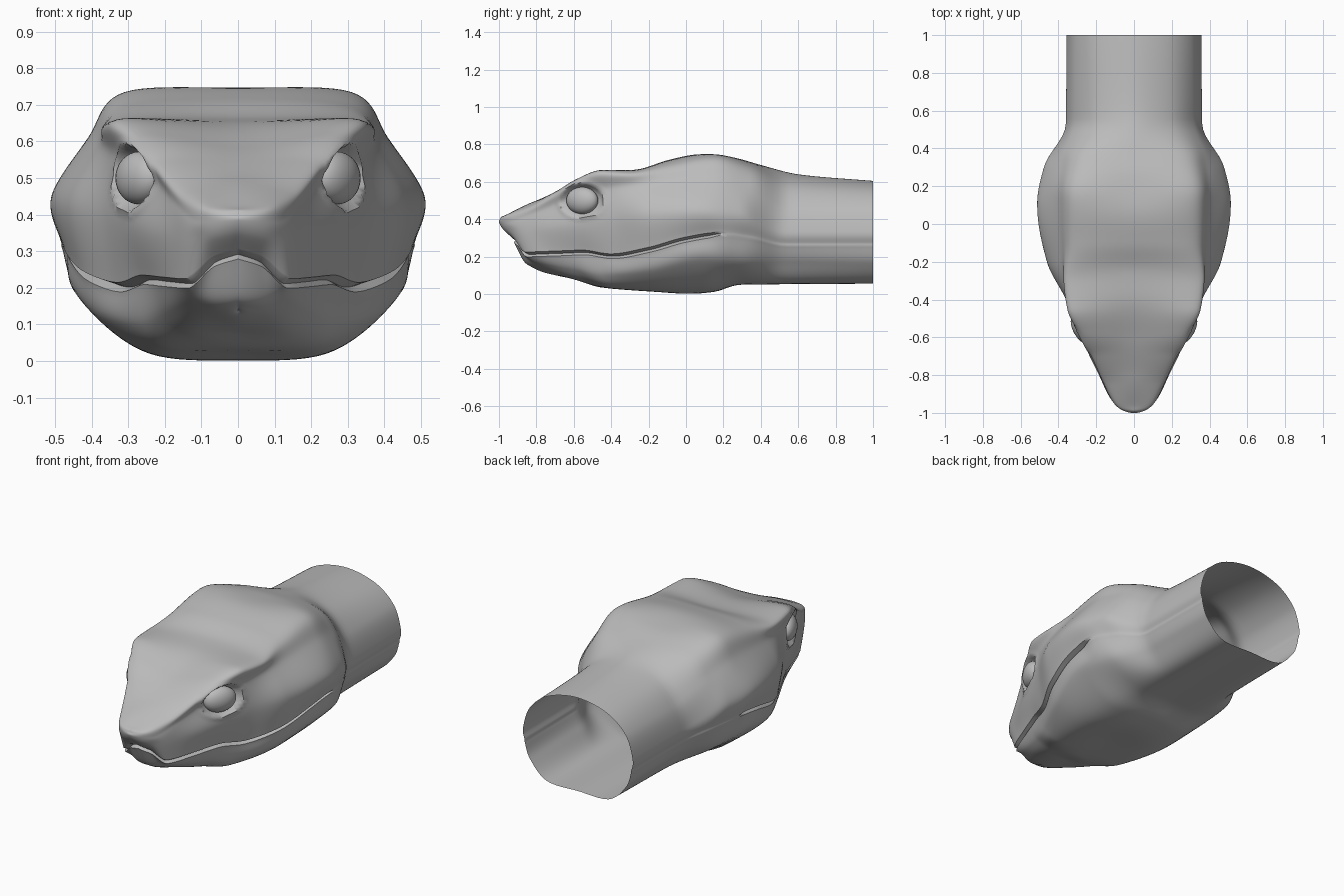
import bpy, bmesh, math
from mathutils import Vector

if "Cube" in bpy.data.objects:
    bpy.data.objects.remove(bpy.data.objects["Cube"])

skin = bpy.data.materials.new("grey_skin")
skin.diffuse_color = (0.5, 0.5, 0.5, 1)
skin.use_nodes = True
skin.node_tree.nodes["Principled BSDF"].inputs["Base Color"].default_value = skin.diffuse_color

# Guide rails (y, x, z) from snout to neck, for one half of the head
crown = [(-.99, 0, .41), (-.97, 0, .42), (-.8, 0, .50), (-.6, 0, .585), (-.4, 0, .65), (-.25, 0, .665),
         (-.1, 0, .715), (.08, 0, .747), (.25, 0, .73), (.4, 0, .69), (.6, 0, .64), (1, 0, .605)]
ridge = [(-.995, 0, .40), (-.97, .075, .415), (-.85, .14, .46), (-.7, .21, .54), (-.58, .27, .615),
         (-.45, .33, .66), (-.3, .34, .655), (-.1, .31, .695), (.15, .31, .735), (.35, .27, .68),
         (.55, .2, .59), (1, .19, .565)]
temple = [(-1, 0, .385), (-.95, .105, .38), (-.8, .178, .43), (-.7, .215, .47), (-.55, .285, .53),
          (-.4, .345, .56), (-.2, .385, .58), (.15, .41, .61), (.35, .38, .57), (.55, .315, .47),
          (1, .31, .467)]
cheek = [(-.98, 0, .35), (-.9, .135, .33), (-.8, .185, .34), (-.6, .28, .37), (-.4, .36, .40),
         (-.2, .46, .43), (.1, .51, .45), (.3, .475, .43), (.53, .36, .335), (1, .355, .335)]
lip = [(-.93, 0, .305), (-.91, .065, .285), (-.86, .14, .225), (-.7, .21, .23), (-.55, .265, .235),
       (-.4, .33, .215), (-.2, .43, .25), (0, .475, .305), (.18, .485, .33), (.35, .435, .31),
       (.53, .35, .27), (1, .345, .27)]
jaw = [(-.87, 0, .18), (-.8, .12, .165), (-.6, .2, .13), (-.45, .27, .10), (-.2, .38, .12),
       (.1, .44, .18), (.3, .41, .17), (.53, .31, .17), (1, .31, .165)]
keel = [(-.83, 0, .15), (-.75, .08, .125), (-.55, .14, .07), (-.4, .2, .035), (-.1, .24, .02),
        (.1, .25, .03), (.3, .22, .06), (1, .2, .065)]
belly = [(-.8, 0, .14), (-.6, 0, .08), (-.45, 0, .035), (-.2, 0, .02), (.03, 0, .002), (.15, 0, .012),
         (.3, 0, .055), (1, 0, .06)]


def rail_point(rail, w):
    """Smooth, overshoot-free point on a rail; w runs 0..1, packed tightly at the snout."""
    y0 = rail[0][0]
    ws = [math.sqrt((p[0] - y0) / (1 - y0)) for p in rail]
    n = len(rail)
    i = max(k for k in range(n - 1) if ws[k] <= w + 1e-9)
    h = ws[i + 1] - ws[i]
    t = (w - ws[i]) / h

    def value(c):
        def slope(k):
            return (rail[k + 1][c] - rail[k][c]) / (ws[k + 1] - ws[k])

        def tangent(k):
            if k == 0 or k == n - 1:
                return slope(min(k, n - 2))
            a, b = slope(k - 1), slope(k)
            return 0 if a * b <= 0 else 2 * a * b / (a + b)
        return ((2*t**3 - 3*t*t + 1) * rail[i][c] + (t**3 - 2*t*t + t) * h * tangent(i)
                + (3*t*t - 2*t**3) * rail[i + 1][c] + (t**3 - t*t) * h * tangent(i + 1))
    return Vector((value(1), y0 + w * w * (1 - y0), value(2)))


def spline(pts, steps):
    """Catmull-Rom curve through pts, whose first and last entries only steer it."""
    out = []
    for a, b, c, d in zip(pts, pts[1:], pts[2:], pts[3:]):
        for k in range(steps):
            t = k / steps
            out.append(0.5 * (2*b + (c - a)*t + (2*a - 5*b + 4*c - d)*t*t + (3*b - a - 3*c + d)*t**3))
    return out + [pts[-2].copy()]


def flip(p):
    return Vector((-p.x, p.y, p.z))


EYE = Vector((.27, -.555, .50))


def socket(p):
    """Sink the skin around the eye and raise a thin lid at its edge."""
    d = math.hypot((p.y - EYE.y) / .1, (p.z - EYE.z) / .078)
    if p.x > .15 and d < 1.5:
        sink = -.035 * max(0, 1 - (d / 1.15) ** 4)
        lid = .008 * math.exp(-((d - 1.2) / .12) ** 2)
        p += Vector((.86, -.5, 0)) * (sink + lid)
    return p


def section(w):
    top, rid, tem, che, li, ja, ke, be = (rail_point(r, w) for r in
                                          (crown, ridge, temple, cheek, lip, jaw, keel, belly))
    # Mouth fades out at its corner
    g = min(1, max(0, (.20 - li.y) / .08))
    low = Vector((li.x * (1 - .03 * g), li.y + .01 * g, li.z - .012 - .014 * g))
    groove = (li + low) / 2
    groove.x *= 1 - .09 * g
    groove.y += .03 * g * (1 - w) ** 3
    upper = spline([flip(rid), top, rid, tem, che, li, li + (li - che) * .3], 10)
    lower = spline([low + (low - ja) * .3, low, ja, ke, be, flip(ke)], 8)
    return [socket(p) for p in upper] + [groove] + lower


def finish(obj, angle):
    obj.data.materials.append(skin)
    bpy.ops.object.select_all(action='DESELECT')
    obj.select_set(True)
    bpy.context.view_layer.objects.active = obj
    bpy.ops.object.shade_smooth_by_angle(angle=math.radians(angle))


# Head and open neck: half surface lofted through the sections, mirrored
ROWS = 110
bm = bmesh.new()
grid = [[bm.verts.new(p) for p in section(k / ROWS)] for k in range(ROWS + 1)]
for r0, r1 in zip(grid, grid[1:]):
    for j in range(len(r0) - 1):
        bm.faces.new((r0[j], r0[j + 1], r1[j + 1], r1[j]))
copy = bmesh.ops.duplicate(bm, geom=bm.verts[:] + bm.edges[:] + bm.faces[:])["geom"]
for v in copy:
    if isinstance(v, bmesh.types.BMVert):
        v.co.x = -v.co.x
bmesh.ops.remove_doubles(bm, verts=bm.verts[:], dist=.0005)
bmesh.ops.recalc_face_normals(bm, faces=bm.faces[:])
mesh = bpy.data.meshes.new("head")
bm.to_mesh(mesh)
bm.free()
head = bpy.data.objects.new("head", mesh)
bpy.context.collection.objects.link(head)
finish(head, 50)

# Eyes: flattened balls turned along the sides of the snout
for name, side in (("right_eye", 1), ("left_eye", -1)):
    bpy.ops.mesh.primitive_uv_sphere_add(segments=32, ring_count=16, radius=1,
                                         location=(side * EYE.x, EYE.y, EYE.z),
                                         rotation=(0, 0, -side * math.radians(30)))
    eye = bpy.context.object
    eye.name = name
    eye.scale = (.052, .094, .072)
    finish(eye, 60)
